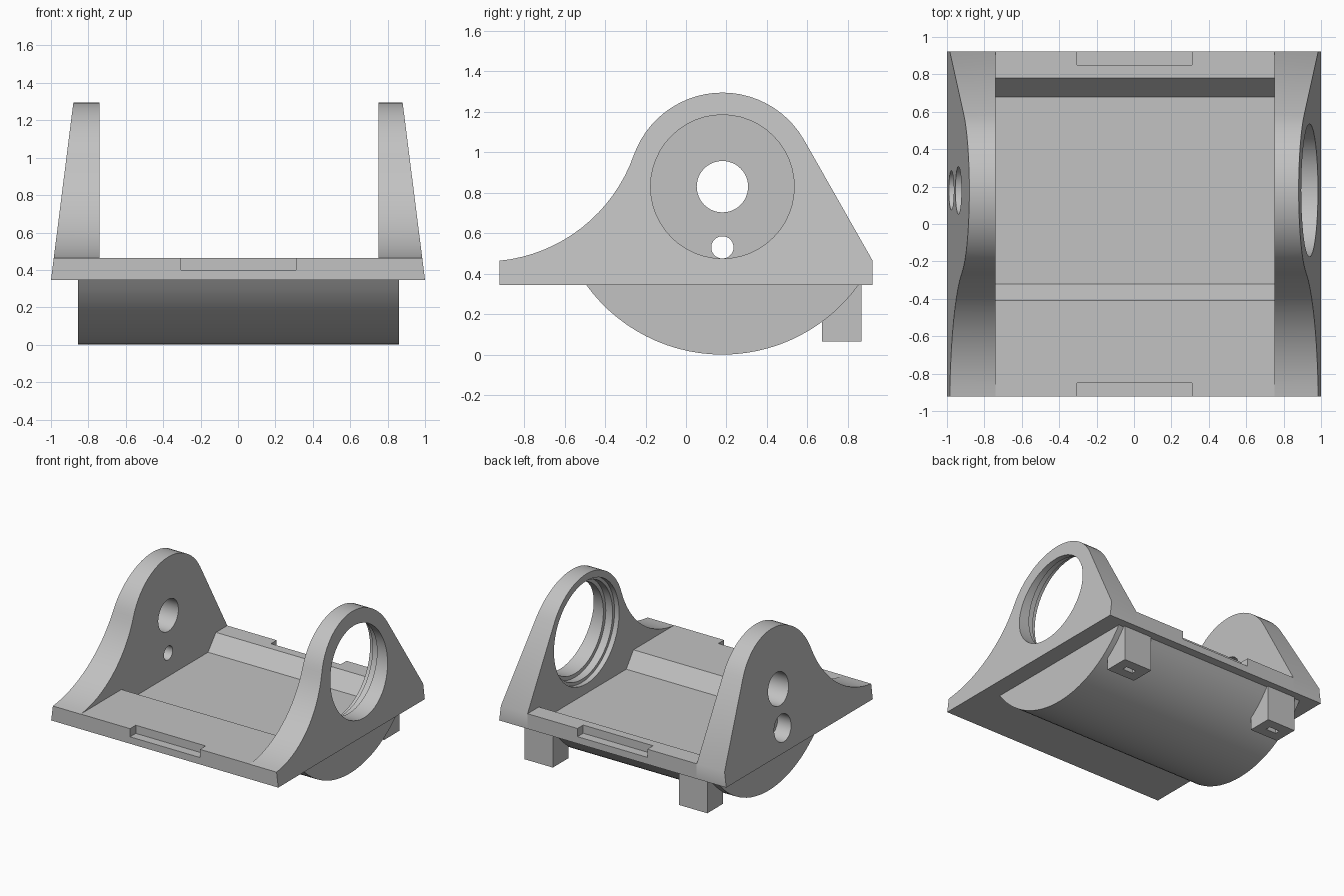
import bpy, bmesh, math
from mathutils import Matrix

if "Cube" in bpy.data.objects:
    bpy.data.objects.remove(bpy.data.objects["Cube"])

grey = bpy.data.materials.new("light_grey")
grey.use_nodes = True
colour = (0.54, 0.54, 0.54, 1)
grey.diffuse_color = colour
grey.node_tree.nodes["Principled BSDF"].inputs["Base Color"].default_value = colour

AXIS_Y, AXIS_Z = 0.18, 0.83      # shared axis of bores and belly
BOTTOM, TOP = 0.345, 0.465       # base plate heights
BACK = 0.922
IN_L, IN_R = 0.75, -0.74         # inner faces of the side walls


def outer(z):
    """Half width of the tapered outer sides at a height."""
    return 1 - (z - BOTTOM) * 0.126


def arc(cy, cz, r, start, end, n):
    angles = [math.radians(start + (end - start) * i / n) for i in range(n + 1)]
    return [(cy + r * math.cos(a), cz + r * math.sin(a)) for a in angles]


def finish(name, bm):
    bmesh.ops.recalc_face_normals(bm, faces=bm.faces)
    mesh = bpy.data.meshes.new(name)
    bm.to_mesh(mesh)
    bm.free()
    mesh.materials.append(grey)
    ob = bpy.data.objects.new(name, mesh)
    bpy.context.collection.objects.link(ob)
    return ob


def prism(name, profile, x0, x1):
    """Sweep a (y, z) profile along x; the ends may depend on height."""
    bm = bmesh.new()
    ends = []
    for x in (x0, x1):
        ends.append([bm.verts.new((x(z) if callable(x) else x, y, z)) for y, z in profile])
        bm.faces.new(ends[-1])
    n = len(profile)
    for i in range(n):
        j = (i + 1) % n
        bm.faces.new((ends[0][i], ends[0][j], ends[1][j], ends[1][i]))
    return finish(name, bm)


def box(name, x0, x1, y0, y1, z0, z1):
    return prism(name, [(y0, z0), (y1, z0), (y1, z1), (y0, z1)], x0, x1)


def rod(r, x0, x1, z=AXIS_Z):
    return prism("bore_cutter", arc(AXIS_Y, z, r, 0, 352.5, 47), x0, x1)


def cut(ob, *cutters):
    bpy.context.view_layer.objects.active = ob
    for c in cutters:
        c.hide_render = True
        mod = ob.modifiers.new("cut", 'BOOLEAN')
        mod.operation = 'DIFFERENCE'
        mod.solver = 'EXACT'
        mod.object = c
        bpy.ops.object.modifier_apply(modifier=mod.name)
        bpy.data.objects.remove(c)


# Side wall outline: concave front sweep, round head, straight back slope
sweep_r, head_r = 0.786, 0.465
sweep_y, sweep_z = -1.0, TOP - 0.005 + sweep_r
join = math.degrees(math.atan2(AXIS_Z - sweep_z, AXIS_Y - sweep_y))
first = math.degrees(math.asin((-BACK - sweep_y) / sweep_r)) - 90
outline = [(-BACK, BOTTOM)] + arc(sweep_y, sweep_z, sweep_r, first, join, 16)
outline += arc(AXIS_Y, AXIS_Z, head_r, join + 180, 30, 24)[1:]
outline += [(BACK, TOP), (BACK, BOTTOM)]

left_wall = prism("left_wall", outline, IN_L, outer)
right_wall = prism("right_wall", outline, IN_R, lambda z: -outer(z))

# Stepped bearing bore on one side, shaft and counterbored hole on the other
cut(left_wall, rod(0.355, 0.6, 1.2), rod(0.385, 0.6, 0.85), rod(0.41, 0.6, 0.79))
cut(right_wall, rod(0.127, -1.2, -0.6), rod(0.055, -1.2, -0.6, 0.53),
    rod(0.105, -1.2, -0.86, 0.53))

# Base plate lips with bevelled edges toward the sunken floor
lips = []
for name, edge, crest, foot in (("front_lip", -BACK, -0.41, -0.32),
                                ("back_lip", BACK, 0.78, 0.68)):
    lip = prism(name, [(edge, BOTTOM), (edge, TOP), (crest, TOP), (foot, BOTTOM)], IN_R, IN_L)
    s = math.copysign(1, edge)
    ys = sorted((s * 0.85, s * 1.1))
    cut(lip, box("notch_cutter", -0.305, 0.31, ys[0], ys[1], 0.4, 0.6))
    lips.append(lip)

# Rounded belly, whose flat top is the floor
belly_r = AXIS_Z
half = math.degrees(math.acos((AXIS_Z - BOTTOM) / belly_r))
belly = prism("belly", arc(AXIS_Y, AXIS_Z, belly_r, -90 - half, -90 + half, 28), -0.855, 0.86)

# Slotted mounting blocks under the back edge
blocks = []
for name, x in (("left_block", 0.69), ("right_block", -0.67)):
    block = box(name, x - 0.125, x + 0.125, 0.672, 0.868, 0.065, BOTTOM)
    cut(block, box("slot_cutter", x - 0.045, x + 0.045, 0.75, 0.79, -0.1, 0.16))
    blocks.append(block)

# Smooth the curved faces and keep the edges crisp
bpy.ops.object.select_all(action='DESELECT')
for ob in [left_wall, right_wall, belly] + lips + blocks:
    ob.select_set(True)
bpy.context.view_layer.objects.active = belly
bpy.ops.object.shade_smooth_by_angle(angle=math.radians(30))
